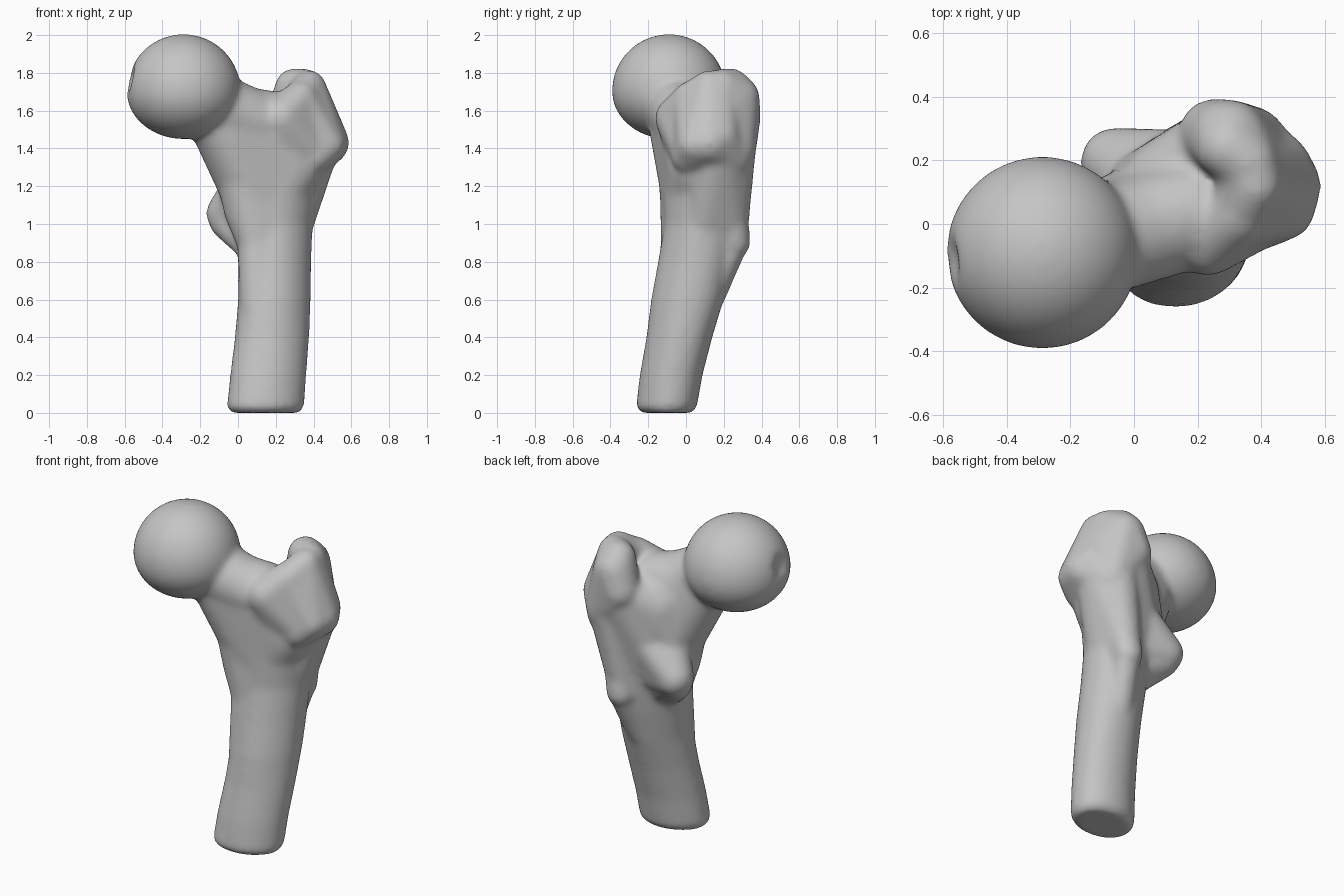
import bpy, bmesh, math
from mathutils import Vector, Matrix

cube = bpy.data.objects.get("Cube")
if cube:
    bpy.data.objects.remove(cube, do_unlink=True)

bone = bmesh.new()


def add(part):
    """Append a finished closed shell to the bone."""
    bmesh.ops.recalc_face_normals(part, faces=part.faces)
    mesh = bpy.data.meshes.new("shell")
    part.to_mesh(mesh)
    part.free()
    bone.from_mesh(mesh)
    bpy.data.meshes.remove(mesh)


def hull(*balls):
    """Closed shell stretched over balls given as (x, y, z, radius)."""
    part = bmesh.new()
    for x, y, z, r in balls:
        bmesh.ops.create_icosphere(part, subdivisions=3, radius=r,
                                   matrix=Matrix.Translation((x, y, z)))
    out = bmesh.ops.convex_hull(part, input=part.verts)
    inside = {g for g in out["geom_interior"] if isinstance(g, bmesh.types.BMVert)}
    bmesh.ops.delete(part, geom=list(inside), context='VERTS')
    add(part)


# Shaft: rounded rings, each (z, left, right, front, back), two corners trimmed
rings = [(0, -.035, .325, -.235, .03), (.03, -.06, .35, -.265, .058),
         (.2, -.042, .362, -.245, .088), (.4, -.017, .377, -.21, .14),
         (.6, 0, .385, -.185, .2), (.8, 0, .388, -.148, .245),
         (1, -.01, .395, -.115, .275), (1.2, -.06, .42, -.12, .29),
         (1.32, -.06, .45, -.11, .29)]
shaft = bmesh.new()
loops, sides = [], 40
for z, x0, x1, y0, y1 in rings:
    loop = []
    for i in range(sides):
        a = math.tau * i / sides
        c, s = math.cos(a), math.sin(a)
        trim = 1 + .1 * min(0, math.sin(2 * a))
        px = trim * math.copysign(abs(c) ** .85, c)
        py = trim * math.copysign(abs(s) ** .85, s)
        loop.append(shaft.verts.new(((x0 + x1 + (x1 - x0) * px) / 2,
                                     (y0 + y1 + (y1 - y0) * py) / 2, z)))
    loops.append(loop)
for low, high in zip(loops, loops[1:]):
    for i in range(sides):
        j = (i + 1) % sides
        shaft.faces.new((low[i], low[j], high[j], high[i]))
shaft.faces.new(loops[0][::-1])
shaft.faces.new(loops[-1])
add(shaft)

# Ball head, flatter below, with a small pit on its inner side
head = bmesh.new()
bmesh.ops.create_icosphere(head, subdivisions=5, radius=.302)
pit = Vector((-.94, -.08, .2)).normalized() * .302
for v in head.verts:
    d = (v.co - pit).length
    if d < .08:
        v.co *= 1 - .11 * (1 - (d / .08) ** 2)
    if v.co.z < 0:
        v.co.z *= .84
    v.co += Vector((-.288, -.09, 1.703))
add(head)

# Neck and its flare into the shaft
hull((-.25, -.08, 1.67, .19), (-.11, -.04, 1.59, .17), (.1, 0, 1.54, .165))
hull((-.11, -.04, 1.58, .17), (.18, .03, 1.54, .165), (.05, .03, 1.2, .155),
     (.14, .06, 1.08, .18), (.28, .08, 1.3, .18))
hull((.05, .03, 1.22, .155), (.11, .06, 1, .14), (.2, .06, .9, .16))

# Rounded inner front corner, continuing the flare down the shaft
hull((.11, -.075, .55, .1), (.1, -.03, .9, .104), (.22, 0, .8, .13))
hull((.1, -.03, .9, .104), (.05, -.005, 1.07, .125), (.03, 0, 1.22, .135),
     (0, -.01, 1.35, .135), (.2, .04, 1.1, .15))

# Large outer prominence: rear crest, outer bulge and front ridge
hull((.3, .27, 1.665, .122), (.295, .24, 1.725, .1), (.36, .19, 1.73, .092),
     (.36, .245, 1.4, .128), (.42, .16, 1.5, .115), (.25, .285, 1.55, .11))
hull((.38, .12, 1.73, .085), (.365, .18, 1.725, .09), (.475, .12, 1.43, .115),
     (.455, .18, 1.46, .105), (.4, .02, 1.36, .1), (.475, .045, 1.42, .095),
     (.36, .23, 1.36, .13), (.33, .02, 1.66, .09))
hull((.23, -.05, 1.56, .115), (.33, .03, 1.66, .1), (.39, .02, 1.38, .1),
     (.25, .05, 1.35, .14))
hull((.4, .17, 1.4, .135), (.34, .245, 1.38, .125), (.265, .24, .97, .09),
     (.28, .1, 1, .12))

# Crest running down the back to the small inner prominence
hull((.28, .275, 1.53, .11), (.13, .2, 1.22, .1), (.28, .22, 1.28, .1),
     (.11, .12, 1.42, .15), (.2, .14, 1, .13))
hull((.05, .04, 1.5, .15), (.12, .13, 1.4, .15), (.2, .16, 1.5, .11),
     (.05, .1, 1.25, .14))
hull((-.06, .195, 1.055, .11), (.1, .19, 1.2, .11), (.09, .13, 1.05, .14),
     (.02, .14, 1.16, .125))
hull((-.06, .18, 1.01, .092), (.05, .08, .88, .07), (.12, .1, .95, .12))

# Rough ridge on the outer back of the shaft
hull((.262, .255, .905, .088), (.31, .2, 1.25, .11), (.25, .15, .95, .1))
hull((.262, .25, .895, .08), (.22, .13, .62, .08))

mesh = bpy.data.meshes.new("thigh_bone")
bone.to_mesh(mesh)
bone.free()
obj = bpy.data.objects.new("thigh_bone", mesh)
bpy.context.collection.objects.link(obj)

# Fuse the shells into one surface and soften the joins
fuse = obj.modifiers.new("fuse", 'REMESH')
fuse.mode = 'VOXEL'
fuse.voxel_size = .014
fuse.use_smooth_shade = True
soften = obj.modifiers.new("soften", 'SMOOTH')
soften.factor = .5
soften.iterations = 22

grey = bpy.data.materials.new("bone_grey")
grey.use_nodes = True
grey.diffuse_color = (.56, .56, .56, 1)
grey.node_tree.nodes["Principled BSDF"].inputs["Base Color"].default_value = (.56, .56, .56, 1)
mesh.materials.append(grey)
